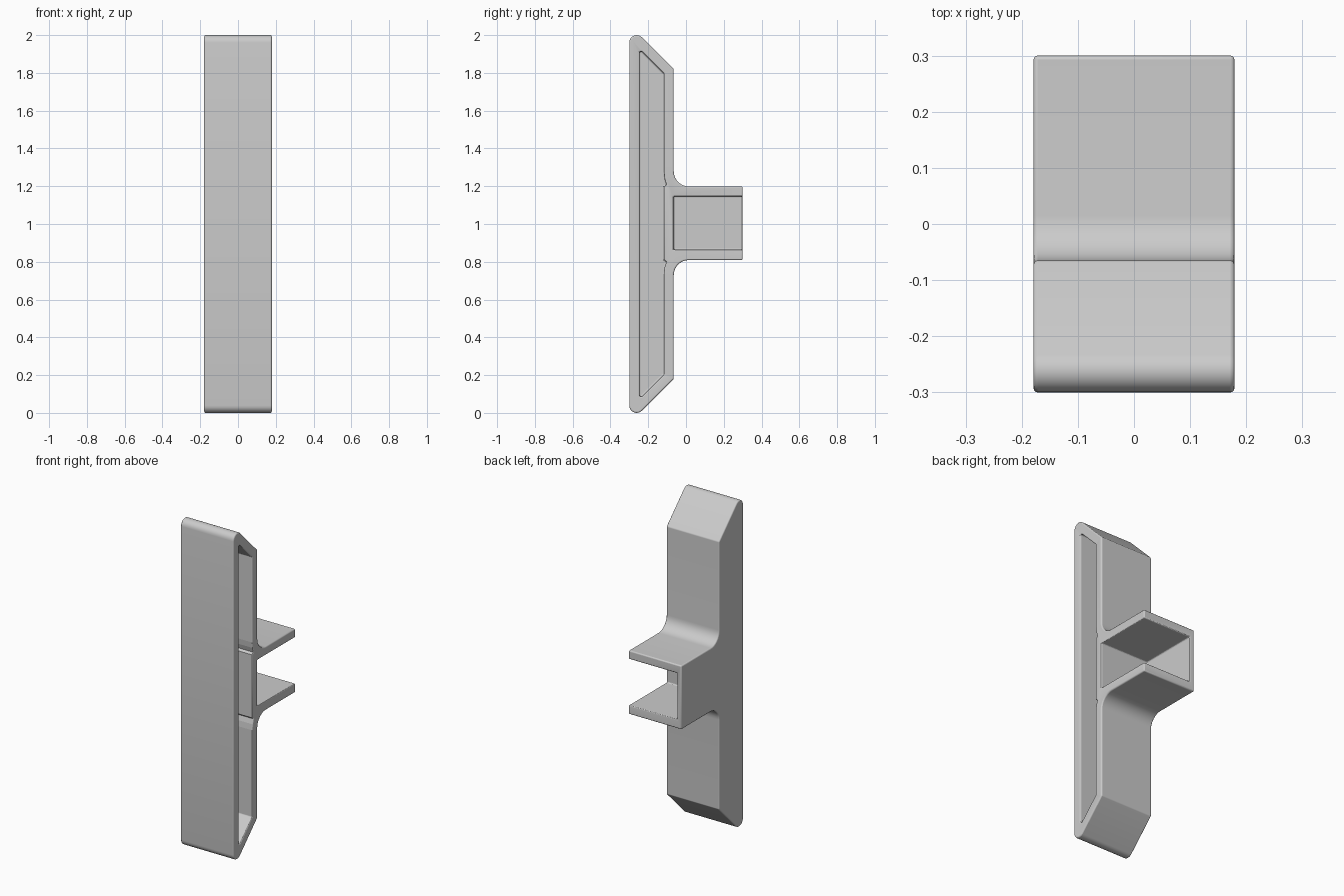
import bpy, bmesh, math
from mathutils import Vector

if "Cube" in bpy.data.objects:
    bpy.data.objects.remove(bpy.data.objects["Cube"])

HALF = 0.179
FLOOR = -0.149   # inner face of the closed left wall


def rounded(points, segs=8):
    """Outline of (y, z, radius) corners, each rounded by its radius."""
    out = []
    n = len(points)
    for i, (y, z, r) in enumerate(points):
        p = Vector((y, z))
        if r == 0:
            out.append(p)
            continue
        a = (Vector(points[i - 1][:2]) - p).normalized()
        b = (Vector(points[(i + 1) % n][:2]) - p).normalized()
        half = a.angle(b) / 2
        c = p + (a + b).normalized() * (r / math.sin(half))
        start = p + a * (r / math.tan(half)) - c
        sweep = math.pi - 2 * half
        if start.x * (p - c).y - start.y * (p - c).x < 0:
            sweep = -sweep
        for k in range(segs + 1):
            t = sweep * k / segs
            co, si = math.cos(t), math.sin(t)
            out.append(c + Vector((start.x * co - start.y * si,
                                   start.x * si + start.y * co)))
    return out


def prism(name, outline, x0, x1):
    bm = bmesh.new()
    face = bm.faces.new([bm.verts.new((x0, p.x, p.y)) for p in outline])
    ext = bmesh.ops.extrude_face_region(bm, geom=[face])
    moved = [v for v in ext["geom"] if isinstance(v, bmesh.types.BMVert)]
    bmesh.ops.translate(bm, verts=moved, vec=(x1 - x0, 0, 0))
    bmesh.ops.recalc_face_normals(bm, faces=bm.faces)
    mesh = bpy.data.meshes.new(name)
    bm.to_mesh(mesh)
    bm.free()
    ob = bpy.data.objects.new(name, mesh)
    bpy.context.collection.objects.link(ob)
    return ob


# handle grip and rear bracket as one side profile
body = prism("handle_body", rounded([
    (-0.30, -0.055, 0.039), (-0.065, 0.18, 0.012),
    (-0.065, 0.809, 0.08), (0.30, 0.809, 0),
    (0.30, 1.199, 0), (-0.065, 1.199, 0.08),
    (-0.065, 1.82, 0.012), (-0.30, 2.055, 0.039)]), -HALF, HALF)

# long pocket in the grip, open on the right, with a raised middle block
pocket = prism("pocket_cutter", rounded([
    (-0.246, 0.075, 0.008), (-0.117, 0.204, 0.008), (-0.117, 0.735, 0),
    (-0.113, 0.77, 0), (-0.104, 0.80, 0), (-0.117, 0.811, 0),
    (-0.117, 1.197, 0), (-0.104, 1.208, 0), (-0.113, 1.238, 0),
    (-0.117, 1.273, 0), (-0.117, 1.796, 0.008), (-0.246, 1.925, 0.008)], 4),
    FLOOR, 0.3)

# bracket opening, open on the right and the back
slot = prism("bracket_cutter", rounded([
    (-0.065, 0.864, 0), (0.4, 0.864, 0), (0.4, 1.146, 0), (-0.065, 1.146, 0)]),
    FLOOR, 0.3)

for cutter in (pocket, slot):
    cutter.hide_render = True
    cutter.hide_set(True)
    mod = body.modifiers.new("cut", 'BOOLEAN')
    mod.operation = 'DIFFERENCE'
    mod.solver = 'EXACT'
    mod.object = cutter

# softened rims
bevel = body.modifiers.new("soft_edges", 'BEVEL')
bevel.width = 0.007
bevel.segments = 3
bevel.limit_method = 'ANGLE'
bevel.angle_limit = math.radians(80)
bevel.use_clamp_overlap = False

grey = bpy.data.materials.new("grey_plastic")
grey.diffuse_color = (0.6, 0.6, 0.6, 1)
grey.use_nodes = True
grey.node_tree.nodes["Principled BSDF"].inputs["Base Color"].default_value = grey.diffuse_color
body.data.materials.append(grey)

bpy.context.view_layer.objects.active = body
body.select_set(True)
bpy.ops.object.shade_smooth_by_angle(angle=math.radians(35))
